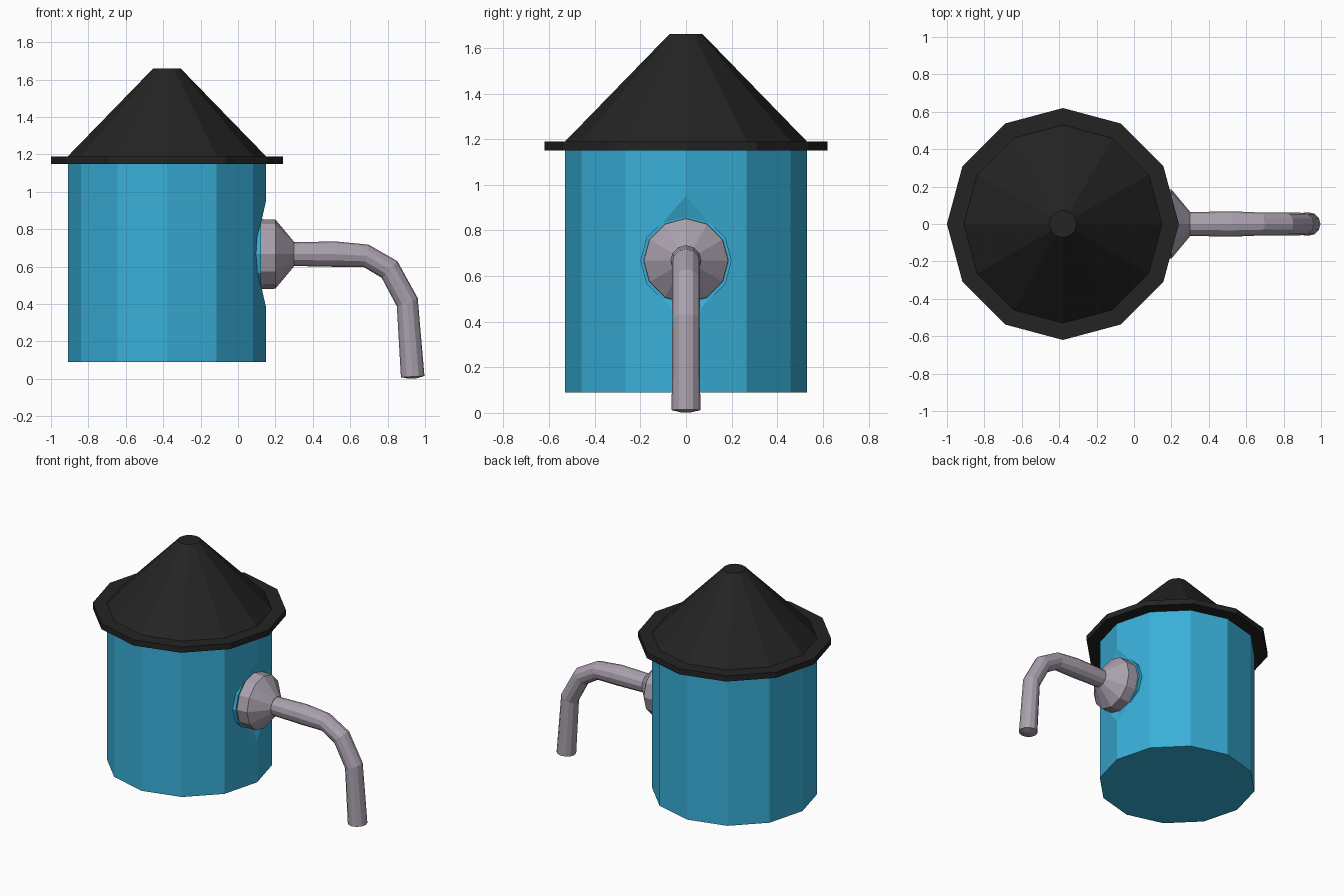
import bpy, bmesh, math
from mathutils import Vector

if "Cube" in bpy.data.objects:
    bpy.data.objects.remove(bpy.data.objects["Cube"])

SIDES = 12
CX = -0.38     # tank axis
PZ = 0.667     # spout height


def material(name, rgb):
    m = bpy.data.materials.new(name)
    m.diffuse_color = (*rgb, 1)
    m.use_nodes = True
    m.node_tree.nodes["Principled BSDF"].inputs["Base Color"].default_value = m.diffuse_color
    return m


blue = material("blue", (0.04, 0.43, 0.69))
black = material("black", (0.017, 0.017, 0.017))
grey = material("warm grey", (0.40, 0.355, 0.42))


def loft(name, rings, mat):
    """Skin rings of (centre, axis direction, radius) with flat capped ends."""
    bm = bmesh.new()
    loops = []
    for centre, axis, radius in rings:
        axis = Vector(axis).normalized()
        side = Vector((0, 1, 0))
        up = axis.cross(side)
        if abs(axis.z) > 0.999:          # upright parts
            up = Vector((1, 0, 0))
            side = Vector((0, 1, 0)) * axis.z
        loop = []
        for i in range(SIDES):
            a = 2 * math.pi * i / SIDES
            loop.append(bm.verts.new(Vector(centre) + radius * (math.cos(a) * up + math.sin(a) * side)))
        loops.append(loop)
    for lo, hi in zip(loops, loops[1:]):
        for i in range(SIDES):
            j = (i + 1) % SIDES
            bm.faces.new((lo[i], lo[j], hi[j], hi[i]))
    bm.faces.new(loops[0])
    bm.faces.new(loops[-1])
    bmesh.ops.recalc_face_normals(bm, faces=bm.faces)
    me = bpy.data.meshes.new(name)
    bm.to_mesh(me)
    bm.free()
    me.materials.append(mat)
    ob = bpy.data.objects.new(name, me)
    bpy.context.collection.objects.link(ob)
    return ob


def upright(name, profile, mat):
    return loft(name, [((CX, 0, z), (0, 0, 1), r) for r, z in profile], mat)


def sideways(name, profile, mat):
    return loft(name, [((x, 0, PZ), (1, 0, 0), r) for x, r in profile], mat)


# Tank body with a shallow dent around the spout
tank = upright("tank", [(0.53, 0.09), (0.53, 1.16)], blue)
cutter = sideways("dent_cutter", [(0.122, 0.19), (0.178, 0.38)], blue)
mod = tank.modifiers.new("dent", 'BOOLEAN')
mod.operation = 'DIFFERENCE'
mod.solver = 'EXACT'
mod.object = cutter
cutter.hide_render = True
bpy.context.view_layer.objects.active = tank
bpy.ops.object.modifier_apply(modifier=mod.name)
bpy.data.objects.remove(cutter)

# Flat seat for the spout flange
sideways("spout_seat", [(0.06, 0.20), (0.123, 0.20)], blue)

# Conical roof with a flat brim
upright("roof", [(0.62, 1.15), (0.62, 1.19), (0.53, 1.19), (0.073, 1.66)], black)

# Spout flange
sideways("flange", [(0.11, 0.187), (0.20, 0.185), (0.30, 0.065)], grey)

# Bent spout pipe, with a slightly domed end
pipe = [
    ((0.28, 0, PZ), (1, 0, 0), 0.063),
    ((0.52, 0, 0.667), (1, 0, -0.01), 0.068),
    ((0.685, 0, 0.658), (1, 0, -0.22), 0.061),
    ((0.81, 0, 0.585), (1, 0, -0.95), 0.061),
    ((0.905, 0, 0.41), (0.4, 0, -1), 0.06),
    ((0.934, 0, 0.012), (0.05, 0, -1), 0.063),
    ((0.934, 0, 0.002), (0.05, 0, -1), 0.02),
]
loft("spout", pipe, grey)
